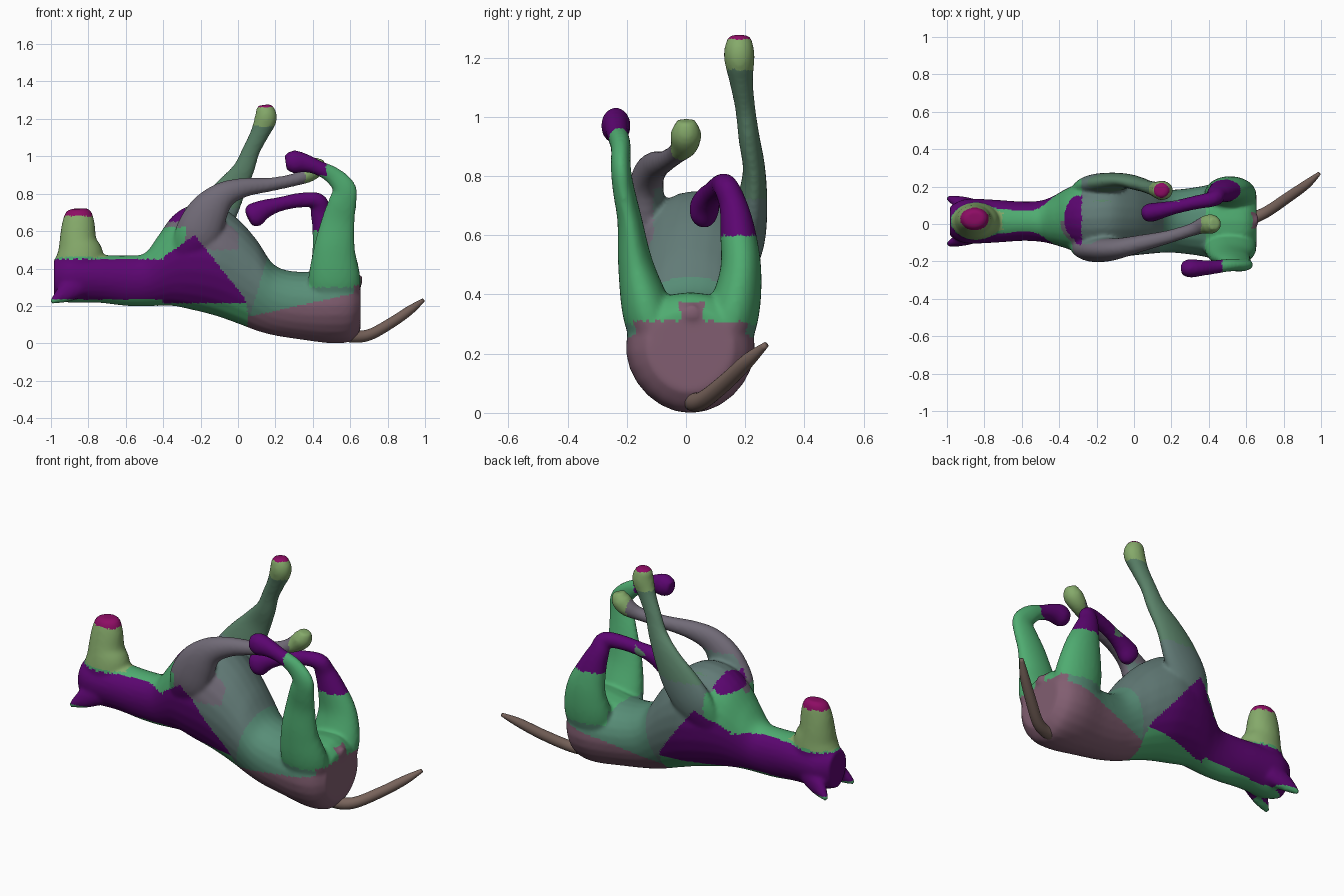
import bpy, bmesh, math
from mathutils import Vector


def catmull(p0, p1, p2, p3, t):
    return [0.5 * (2 * b + (c - a) * t + (2 * a - 5 * b + 4 * c - d) * t * t
                   + (3 * b - a - 3 * c + d) * t ** 3)
            for a, b, c, d in zip(p0, p1, p2, p3)]


def loft(name, rows, sides=24, steps=5, axis=None, flare=0):
    """Rows are x, y, z, radius in the xz plane, radius sideways."""
    pts = []
    for i in range(len(rows) - 1):
        quad = [rows[max(i - 1, 0)], rows[i], rows[i + 1], rows[min(i + 2, len(rows) - 1)]]
        pts += [catmull(*quad, s / steps) for s in range(steps)]
    pts.append(list(rows[-1]))
    bm = bmesh.new()
    rings = []
    for i, p in enumerate(pts):
        c = Vector(p[:3])
        t = axis or (Vector(pts[min(i + 1, len(pts) - 1)][:3])
                     - Vector(pts[max(i - 1, 0)][:3])).normalized()
        side = (Vector((0, 1, 0)) - t * t.y).normalized()
        up = t.cross(side)
        ring = []
        for k in range(sides):
            a = 2 * math.pi * k / sides
            wide = p[4] * (1 + flare * math.cos(a))
            ring.append(bm.verts.new(c + up * math.cos(a) * p[3] + side * math.sin(a) * wide))
        rings.append(ring)
    for r0, r1 in zip(rings, rings[1:]):
        for k in range(sides):
            n = (k + 1) % sides
            bm.faces.new((r0[k], r0[n], r1[n], r1[k]))
    bm.faces.new(rings[0][::-1])
    bm.faces.new(rings[-1])
    bmesh.ops.recalc_face_normals(bm, faces=bm.faces)
    me = bpy.data.meshes.new(name)
    bm.to_mesh(me)
    bm.free()
    ob = bpy.data.objects.new(name, me)
    bpy.context.collection.objects.link(ob)
    return ob


def material(name, rgb):
    m = bpy.data.materials.new(name)
    m.diffuse_color = [(c / 255) ** 2.2 for c in rgb] + [1]
    return m


parts = []
# trunk, neck and back of the head
parts.append(loft("trunk", [
    (-.985, .015, .345, .105, .08), (-.90, .015, .345, .128, .118), (-.75, .015, .345, .128, .115),
    (-.60, .015, .335, .135, .105), (-.50, .015, .34, .142, .11), (-.43, .02, .385, .185, .13),
    (-.35, .03, .44, .24, .165), (-.25, .03, .46, .28, .20), (-.12, .035, .445, .298, .215),
    (0, .03, .385, .28, .198), (.10, .02, .31, .243, .178), (.20, .015, .228, .187, .168),
    (.35, .015, .20, .182, .185), (.50, .015, .203, .203, .217), (.60, .015, .205, .195, .20),
    (.655, .015, .21, .14, .145)], axis=Vector((1, 0, 0)), flare=.09))
# snout pointing up
parts.append(loft("snout", [
    (-.85, .015, .35, .135, .11), (-.845, .015, .47, .127, .098), (-.855, .02, .55, .10, .085),
    (-.853, .025, .64, .088, .07), (-.85, .03, .70, .07, .055), (-.85, .03, .72, .045, .035)]))
# ears
for s in (-1, 1):
    parts.append(loft("ear", [(-.86, .015 + .07 * s, .31, .07, .05),
                              (-.93, .015 + .10 * s, .265, .05, .035),
                              (-.998, .015 + .125 * s, .22, .013, .013)]))
# front leg, near side, bent along the belly
parts.append(loft("near_front_leg", [
    (-.27, -.10, .48, .09, .06), (-.22, -.13, .58, .12, .07), (-.16, -.137, .70, .108, .065),
    (-.08, -.13, .79, .074, .055), (.03, -.105, .832, .052, .046), (.18, -.07, .85, .037, .036),
    (.31, -.03, .877, .035, .035), (.375, -.005, .907, .047, .047),
    (.415, 0, .945, .052, .052), (.43, 0, .988, .032, .032)]))
# front leg, far side, stretched up
parts.append(loft("far_front_leg", [
    (-.25, .17, .45, .10, .05), (-.20, .205, .58, .12, .06), (-.12, .223, .70, .115, .052),
    (-.04, .23, .82, .085, .038), (.03, .213, .93, .058, .036), (.07, .20, 1.03, .048, .034),
    (.115, .187, 1.12, .05, .04), (.148, .18, 1.20, .06, .052),
    (.145, .18, 1.25, .05, .046), (.142, .18, 1.275, .034, .034)]))
# hind leg, near side
parts.append(loft("near_hind_leg", [
    (.51, -.08, .20, .13, .085), (.515, -.13, .34, .14, .085), (.515, -.17, .50, .112, .06),
    (.535, -.19, .65, .09, .042), (.558, -.21, .75, .076, .037), (.57, -.22, .825, .063, .034),
    (.51, -.22, .895, .049, .034), (.43, -.23, .938, .04, .037),
    (.36, -.235, .963, .05, .043), (.30, -.237, .97, .062, .05), (.255, -.237, .965, .042, .035)]))
# hind leg, far side
parts.append(loft("far_hind_leg", [
    (.51, .11, .20, .13, .095), (.515, .16, .34, .14, .088), (.508, .185, .48, .115, .07),
    (.475, .175, .61, .08, .06), (.445, .16, .70, .058, .048), (.425, .135, .762, .044, .042),
    (.33, .115, .765, .04, .037), (.22, .09, .743, .039, .037),
    (.14, .072, .717, .052, .045), (.085, .06, .685, .066, .05), (.055, .055, .67, .045, .038)]))
# small bump above the tail
parts.append(loft("rump_bump", [(.55, .02, .31, .045, .04), (.62, .02, .335, .04, .035),
                                (.665, .02, .34, .022, .022)]))

# fuse the parts into one smooth skin
bpy.ops.object.select_all(action='DESELECT')
for p in parts:
    p.select_set(True)
bpy.context.view_layer.objects.active = parts[0]
bpy.ops.object.join()
body = bpy.context.view_layer.objects.active
body.name = "animal_body"
rm = body.modifiers.new("Remesh", 'REMESH')
rm.mode = 'VOXEL'
rm.voxel_size = 0.01
sm = body.modifiers.new("Smooth", 'SMOOTH')
sm.factor = 0.5
sm.iterations = 8
for m in ("Remesh", "Smooth"):
    bpy.ops.object.modifier_apply(modifier=m)
bpy.ops.object.shade_smooth()

# coat colours by region
COATS = {"purple": (92, 14, 112), "green": (80, 170, 112), "lime": (132, 168, 106),
         "grey": (98, 122, 118), "slate": (112, 106, 118), "moss": (90, 128, 104),
         "teal": (88, 140, 118), "mauve": (128, 94, 112), "rose": (140, 20, 100)}
names = list(COATS)
body.data.materials.clear()
for n in names:
    body.data.materials.append(material(n, COATS[n]))


def coat(c):
    x, y, z = c
    if x < -.7 and z > .46:
        return "rose" if z > .68 else "lime"
    if x < -.4:
        return "purple" if .235 < z < .45 else "green"
    if z > 1.262:
        return "rose"
    if y > .12 and z > .72 and x < .24:
        return "lime" if z > 1.16 else "moss"
    if x > .2 and z > .9 and y < -.15:
        return "purple" if x < .47 else "green"
    if y > 0 and .6 < z < .83 and .03 < x < .6 and x + z > .70:
        return "purple"
    if x > .36 and z > .83 and y > -.1:
        return "lime"
    if x < -.28 and z > .65 and abs(y - .02) < .13:
        return "purple"
    if x < .04 and .215 < z < .6 - 1.25 * (x + .25) and z < .46 + .7 * (x + .4):
        return "purple"
    if x < -.28:
        return "green" if y > .02 or z < .62 else "slate"
    if x > .05 and z < (.31 if x > .62 else .13 + .22 * x):
        return "mauve"
    if x > .6 and abs(y - .02) < .04 and z < .375:
        return "mauve"
    if x > .38:
        return "green" if z > .3 else "teal"
    if y < -.11 and z > .5 and x < 0 or y < 0 and z > .76 or z > .78:
        return "slate"
    if x < .05 and z < .215:
        return "green"
    return "teal" if x > .02 + .3 * z else "grey"


for f in body.data.polygons:
    f.material_index = names.index(coat(f.center))

# tail
tail = loft("tail", [(.48, .02, .075, .04, .045), (.60, .025, .04, .035, .035), (.70, .06, .045, .03, .03),
                     (.82, .14, .11, .028, .028), (.92, .21, .178, .024, .024),
                     (.99, .27, .23, .010, .010)])
tail.data.materials.append(material("tail_brown", (120, 100, 92)))
for f in tail.data.polygons:
    f.use_smooth = True
